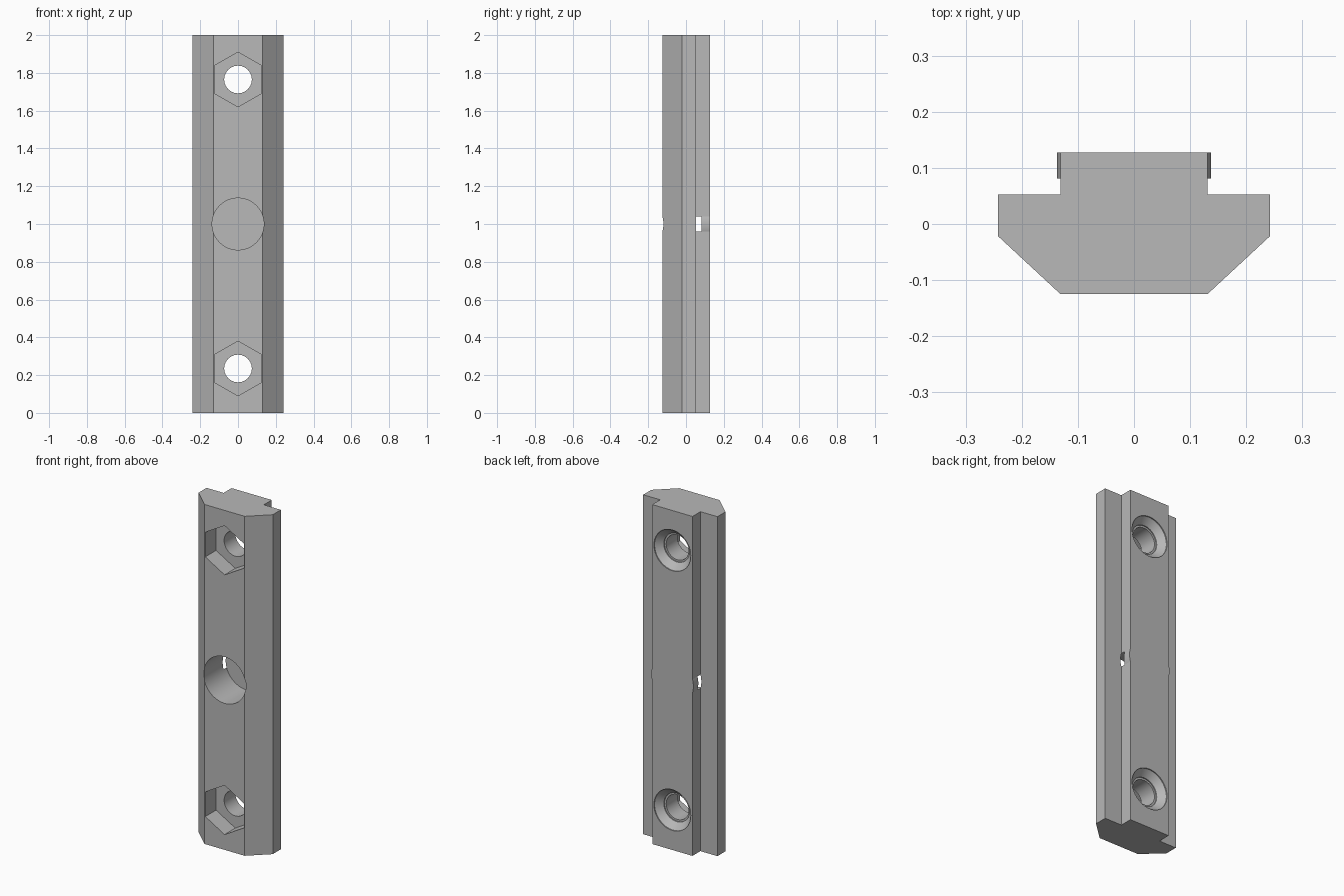
import bpy, bmesh, math

if "Cube" in bpy.data.objects:
    bpy.data.objects.remove(bpy.data.objects["Cube"], do_unlink=True)

steel = bpy.data.materials.new("plain grey")
steel.use_nodes = True
grey = (0.48, 0.48, 0.48, 1)
steel.diffuse_color = grey
steel.node_tree.nodes["Principled BSDF"].inputs["Base Color"].default_value = grey


def make_object(name, bm):
    bmesh.ops.recalc_face_normals(bm, faces=bm.faces)
    mesh = bpy.data.meshes.new(name)
    bm.to_mesh(mesh)
    bm.free()
    mesh.materials.append(steel)
    obj = bpy.data.objects.new(name, mesh)
    bpy.context.collection.objects.link(obj)
    return obj


def turned(name, profile, z, sides=64):
    """Closed solid turned around the y axis from (radius, y) pairs."""
    bm = bmesh.new()
    rings = []
    for r, y in profile:
        angles = [2 * math.pi * i / sides for i in range(sides)]
        rings.append([bm.verts.new((r * math.sin(a), y, z + r * math.cos(a))) for a in angles])
    for a, b in zip(rings, rings[1:]):
        for i in range(sides):
            j = (i + 1) % sides
            bm.faces.new((a[i], a[j], b[j], b[i]))
    bm.faces.new(rings[0])
    bm.faces.new(rings[-1])
    return make_object(name, bm)


def combine(target, tool, operation):
    tool.hide_render = True
    mod = target.modifiers.new(operation.lower(), 'BOOLEAN')
    mod.operation = operation
    mod.solver = 'EXACT'
    mod.object = tool
    bpy.context.view_layer.objects.active = target
    bpy.ops.object.modifier_apply(modifier=mod.name)
    bpy.data.objects.remove(tool, do_unlink=True)


# T-shaped bar, extruded upwards
half = [(0.131, -0.125), (0.242, -0.022), (0.242, 0.053), (0.131, 0.053), (0.131, 0.127)]
outline = half + [(-x, y) for x, y in reversed(half)]
bm = bmesh.new()
base = bm.faces.new([bm.verts.new((x, y, 0)) for x, y in outline])
grown = bmesh.ops.extrude_face_region(bm, geom=[base])["geom"]
bmesh.ops.translate(bm, vec=(0, 0, 2), verts=[v for v in grown if isinstance(v, bmesh.types.BMVert)])
bar = make_object("slot_bar", bm)

# Blind centre bore, with its round floor standing slightly proud of the stem
floor_y = 0.081
combine(bar, turned("bore_cutter", [(0.137, -0.2), (0.137, floor_y)], 1, 96), 'DIFFERENCE')
combine(bar, turned("bore_floor", [(0.137, floor_y), (0.137, 0.127)], 1, 96), 'UNION')

# Screw holes with hexagonal nut pockets in front and countersinks behind
screw = [(0.073, -0.06), (0.073, 0.08), (0.084, 0.08), (0.084, 0.086),
         (0.12, 0.121), (0.12, 0.2)]
for z in (0.235, 1.765):
    combine(bar, turned("nut_pocket_cutter", [(0.145, -0.2), (0.145, -0.025)], z, 6), 'DIFFERENCE')
    combine(bar, turned("screw_cutter", screw, z), 'DIFFERENCE')

# Smooth round walls, sharp machined edges
bpy.ops.object.select_all(action='DESELECT')
bar.select_set(True)
bpy.context.view_layer.objects.active = bar
bpy.ops.object.shade_smooth_by_angle(angle=math.radians(15))
